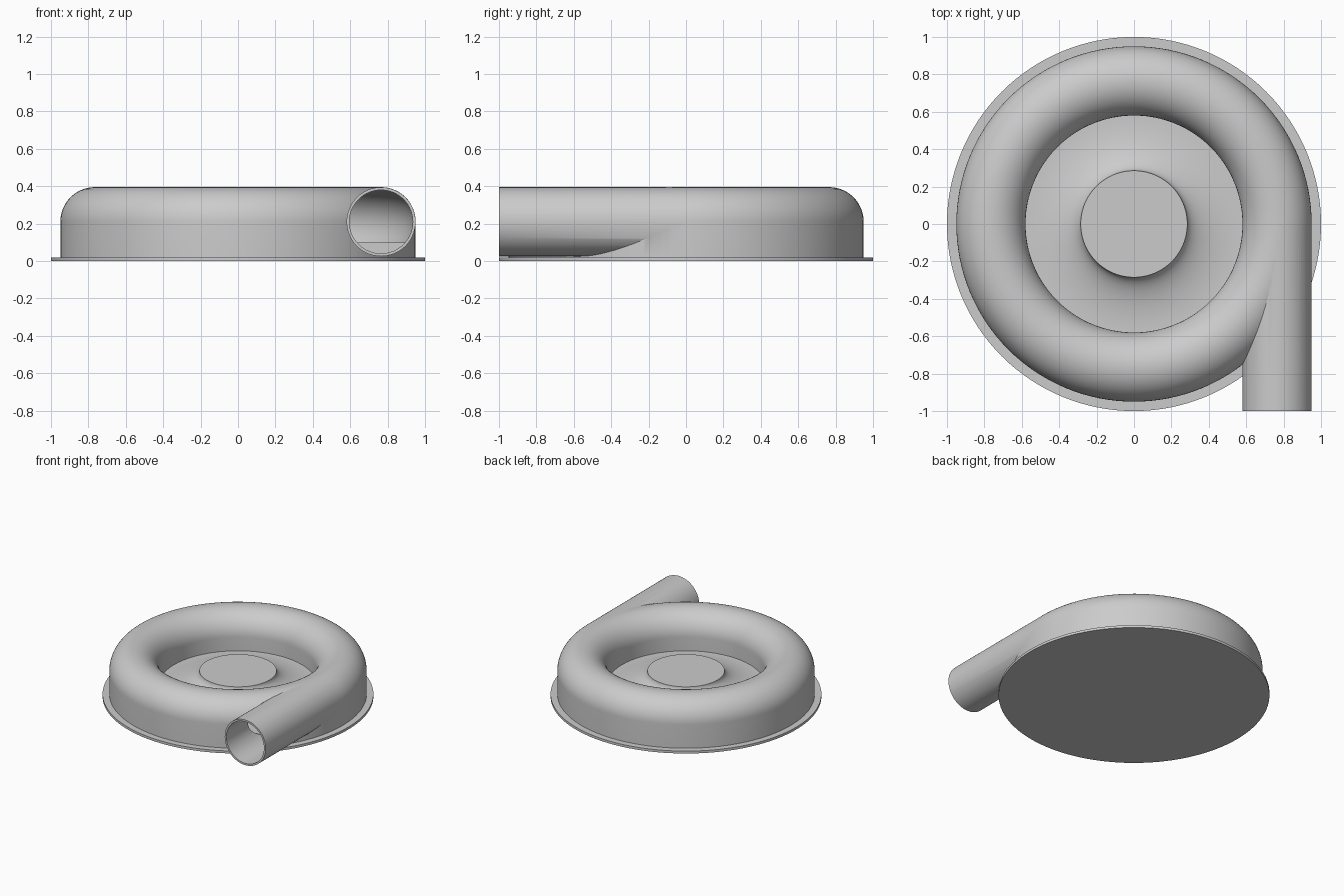
import bpy, bmesh, math
from mathutils import Matrix, Vector

if "Cube" in bpy.data.objects:
    bpy.data.objects.remove(bpy.data.objects["Cube"], do_unlink=True)

grey = bpy.data.materials.new("cast grey")
grey.use_nodes = True
colour = (0.6, 0.6, 0.6, 1)
grey.diffuse_color = colour
grey.node_tree.nodes["Principled BSDF"].inputs["Base Color"].default_value = colour

RING, TUBE, MID = 0.765, 0.185, 0.21    # volute radius, tube radius, tube height
BORE, FLOOR = 0.17, 0.10                # channel radius, channel floor height
STEPS = 128


def make_object(name, bm):
    bmesh.ops.recalc_face_normals(bm, faces=bm.faces)
    mesh = bpy.data.meshes.new(name)
    bm.to_mesh(mesh)
    bm.free()
    mesh.materials.append(grey)
    obj = bpy.data.objects.new(name, mesh)
    bpy.context.collection.objects.link(obj)
    return obj


def revolve(name, profile, closed=False):
    bm = bmesh.new()
    verts = [bm.verts.new((r, 0, z)) for r, z in profile]
    pairs = list(zip(verts, verts[1:]))
    if closed:
        pairs.append((verts[-1], verts[0]))
    edges = [bm.edges.new(p) for p in pairs]
    bmesh.ops.spin(bm, geom=verts + edges, cent=(0, 0, 0), axis=(0, 0, 1),
                   angle=math.tau, steps=STEPS, use_merge=True)
    bmesh.ops.remove_doubles(bm, verts=bm.verts, dist=1e-5)
    return make_object(name, bm)


def rod(name, radius, y0, y1):
    bm = bmesh.new()
    place = Matrix.Translation(Vector((RING, (y0 + y1) / 2, MID)))
    bmesh.ops.create_cone(bm, cap_ends=True, segments=64, radius1=radius, radius2=radius,
                          depth=abs(y1 - y0), matrix=place @ Matrix.Rotation(math.pi / 2, 4, 'X'))
    return make_object(name, bm)


def arc(cx, cz, rx, rz, a0, a1, n):
    return [(cx + rx * math.cos(a0 + (a1 - a0) * i / n),
             cz + rz * math.sin(a0 + (a1 - a0) * i / n)) for i in range(n + 1)]


def combine(target, other, operation):
    mod = target.modifiers.new(operation.lower(), 'BOOLEAN')
    mod.operation = operation
    mod.solver = 'EXACT'
    mod.object = other
    bpy.context.view_layer.objects.active = target
    bpy.ops.object.modifier_apply(modifier=mod.name)
    bpy.data.objects.remove(other, do_unlink=True)


def smooth(obj):
    bpy.ops.object.select_all(action='DESELECT')
    obj.select_set(True)
    bpy.context.view_layer.objects.active = obj
    bpy.ops.object.shade_smooth_by_angle(angle=math.radians(30))


# Flat mounting flange
flange = revolve("base_flange", [(0, 0), (1, 0), (1, 0.02), (0, 0.02)])

# Casing: raised hub with a flared foot, rounded volute and straight outer wall
inner = RING - TUBE
flare = arc(inner - 0.01, MID, inner - 0.295, MID - FLOOR, math.pi, math.pi * 1.5, 20)
crown = arc(RING, MID, TUBE, TUBE, math.pi, 0, 36)
casing = revolve("volute_casing",
                 [(0, MID)] + flare + [(inner, FLOOR)] + crown + [(RING + TUBE, 0.015), (0, 0.015)])

# Tangential outlet pipe joined to the casing
combine(casing, rod("outlet_pipe", TUBE - 0.0005, -1, 0), 'UNION')

# Hollow flow channel with a flat floor, and the pipe bore leading into it
dip = math.asin((MID - FLOOR) / BORE)
channel = arc(RING, MID, BORE, BORE, -dip, math.pi + dip, 44)
combine(casing, revolve("channel_cutter", channel, closed=True), 'DIFFERENCE')
combine(casing, rod("bore_cutter", BORE - 0.0005, -1.1, 0), 'DIFFERENCE')

for part in (flange, casing):
    smooth(part)
